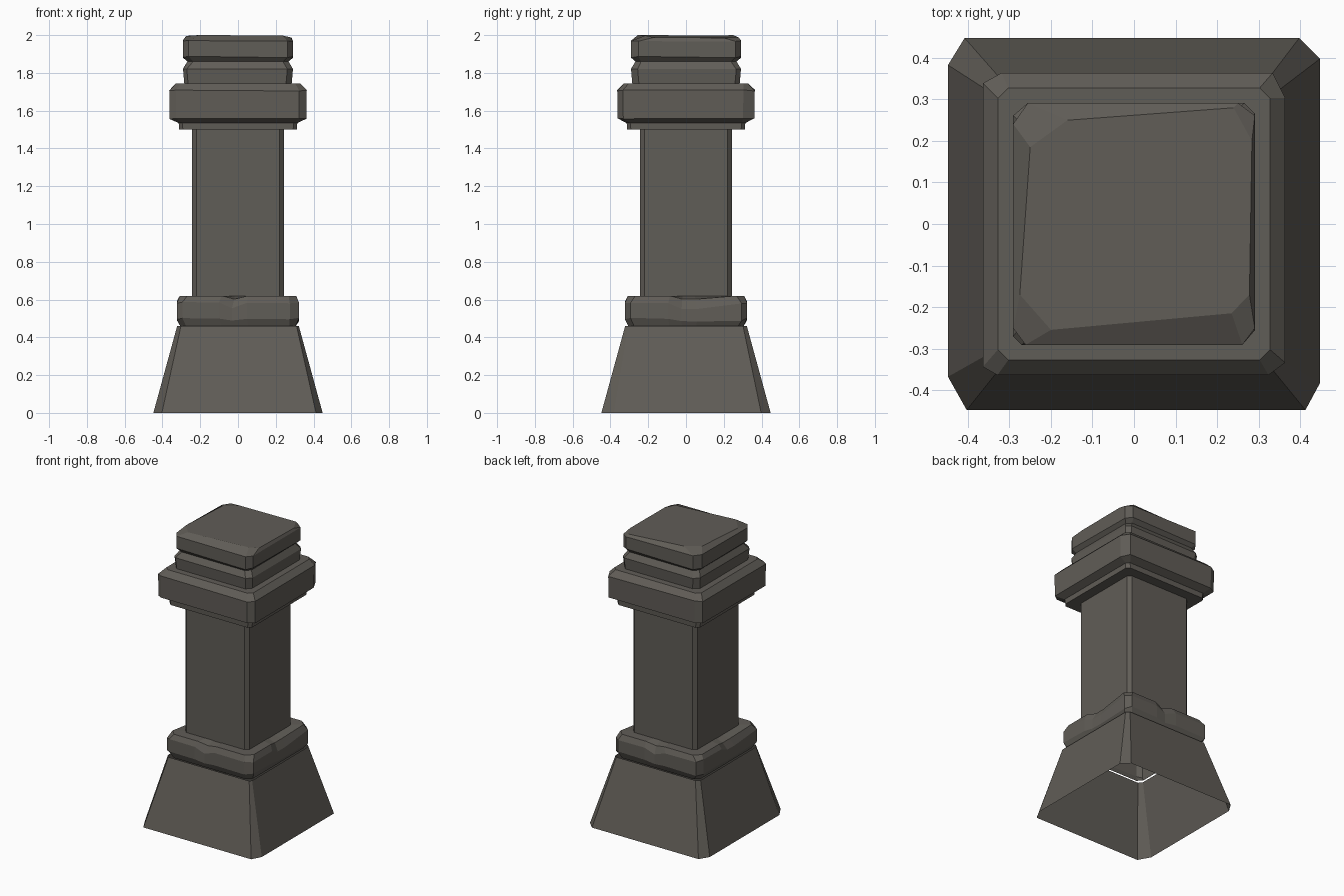
import bpy, random

if "Cube" in bpy.data.objects:
    bpy.data.objects.remove(bpy.data.objects["Cube"])

random.seed(4)
stone = bpy.data.materials.new("dark_stone")
stone.diffuse_color = (0.118, 0.109, 0.095, 1)
stone.use_nodes = True
stone.node_tree.nodes["Principled BSDF"].inputs["Base Color"].default_value = stone.diffuse_color

SIGNS = [(1, 1), (-1, 1), (-1, -1), (1, -1)]  # corners, counter-clockwise


def ring(z, h, cuts, jitter=0.0):
    """Square of half-width h with each corner cut by (dx, dy)."""
    if isinstance(cuts, (int, float)):
        cuts = [(cuts, cuts)] * 4
    pts = []
    for i, ((sx, sy), (dx, dy)) in enumerate(zip(SIGNS, cuts)):
        a = (sx * h, sy * (h - dy))
        b = (sx * (h - dx), sy * h)
        for x, y in ((a, b) if i % 2 == 0 else (b, a)):
            pts.append((x, y, z - random.uniform(0, jitter)))
    return pts


def loft(name, rings, bottom=False, top=False):
    n = len(rings[0])
    verts = [p for r in rings for p in r]
    faces = []
    for k in range(len(rings) - 1):
        for i in range(n):
            j = (i + 1) % n
            faces.append((k * n + i, k * n + j, (k + 1) * n + j, (k + 1) * n + i))
    if bottom:
        faces.append(tuple(reversed(range(n))))
    if top:
        faces.append(tuple(range(len(verts) - n, len(verts))))
    mesh = bpy.data.meshes.new(name)
    mesh.from_pydata(verts, [], faces)
    mesh.materials.append(stone)
    ob = bpy.data.objects.new(name, mesh)
    bpy.context.collection.objects.link(ob)
    return ob


def with_chips(points, chips, dz, inset):
    """Add three points to each side, pushing the chosen ones down and in."""
    out = []
    for i, p in enumerate(points):
        out.append(p)
        if i % 2:
            q = points[(i + 1) % len(points)]
            for k, t in enumerate((0.34, 0.46, 0.6)):
                x, y, z = (p[c] + (q[c] - p[c]) * t for c in range(3))
                if (i // 2, k) in chips:
                    x, y, z = x * (1 - inset), y * (1 - inset), z - dz
                out.append((x, y, z))
    return out


# flared foot, hollow and open underneath
loft("flared_base", [
    ring(0, 0.448, [(0.05, 0.05), (0.04, 0.065), (0.045, 0.08), (0.035, 0.065)]),
    ring(0.46, 0.322, [(0.02, 0.02), (0.025, 0.02), (0.02, 0.025), (0.012, 0.015)])])

# worn collar with chipped edges
C = [(0.035, 0.03), (0.02, 0.05), (0.03, 0.02), (0.05, 0.03)]
chips = {(0, 1), (1, 1), (2, 1), (3, 1), (3, 2), (1, 2)}
loft("chipped_collar", [
    with_chips(ring(0.455, 0.303, 0.03), (), 0, 0),
    with_chips(ring(0.505, 0.324, C, 0.02), chips, 0.01, 0.015),
    with_chips(ring(0.598, 0.324, C, 0.02), chips, 0.03, 0.02),
    with_chips(ring(0.62, 0.308, 0.04), chips, 0.018, 0.05),
    with_chips(ring(0.62, 0.236, 0.012), (), 0, 0)])

# plain square shaft with narrow bevels
loft("shaft", [ring(0.6, 0.243, 0.022), ring(1.52, 0.243, 0.022)])

# stepped capital
B = [(0.03, 0.06), (0.045, 0.025), (0.035, 0.02), (0.04, 0.03)]
loft("capital_underside", [
    ring(1.5, 0.312, 0.02), ring(1.535, 0.314, 0.02),
    ring(1.55, 0.30, 0.02)], bottom=True)
loft("capital_slab", [
    ring(1.535, 0.315, 0.02), ring(1.56, 0.362, B, 0.006),
    ring(1.712, 0.364, B, 0.008), ring(1.745, 0.328, 0.025)], bottom=True, top=True)

# neck block below the top stone
N = [(0.025, 0.025), (0.035, 0.03), (0.02, 0.02), (0.03, 0.035)]
loft("neck_block", [
    ring(1.74, 0.284, N), ring(1.825, 0.291, N, 0.006),
    ring(1.86, 0.268, 0.03)], bottom=True, top=True)

# top stone with uneven worn upper face
T = [(0.04, 0.03), (0.035, 0.05), (0.03, 0.04), (0.03, 0.04)]
loft("top_stone", [
    ring(1.86, 0.268, 0.03), ring(1.888, 0.291, T, 0.008),
    ring(1.975, 0.291, T, 0.008),
    [(0.284, 0.20, 1.985), (0.24, 0.28, 1.987), (-0.16, 0.25, 2.0),
     (-0.25, 0.185, 1.998), (-0.275, -0.17, 1.995), (-0.2, -0.255, 2.0),
     (0.235, -0.215, 1.998), (0.278, -0.17, 1.988)]], bottom=True, top=True)
